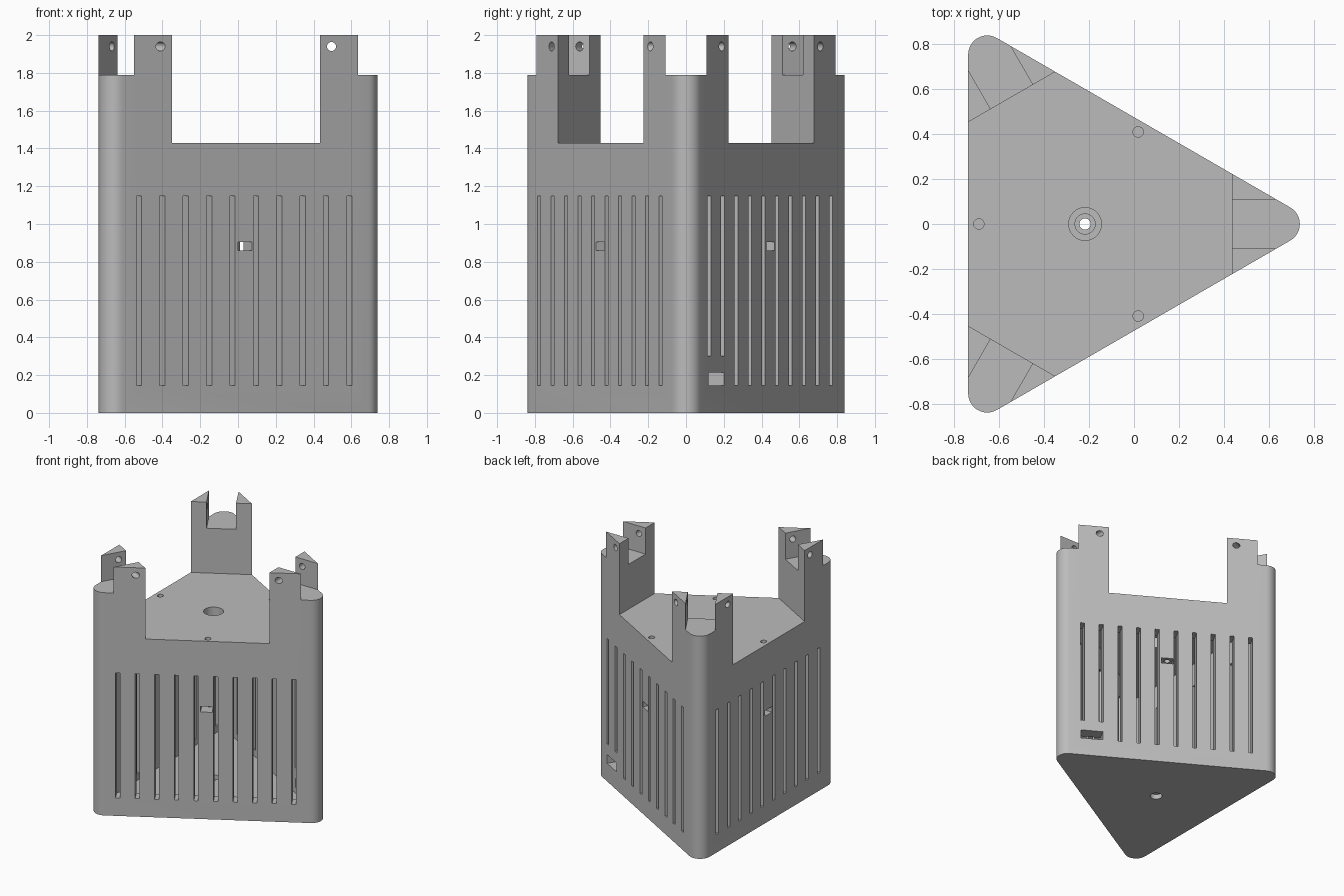
import bpy, bmesh, math
from mathutils import Matrix, Vector

cube = bpy.data.objects.get("Cube")
if cube:
    bpy.data.objects.remove(cube, do_unlink=True)

CX = -0.2175          # triangle centroid
INR = 0.52            # centroid to side wall
ROUND = 0.085         # corner radius
WALL = 0.095
DECK = 1.43
SHOULDER = 1.79
TOP = 2.0
TURN = math.radians(120)
CORNERS = [TURN * k for k in range(3)]                       # directions of the corners
SIDES = [math.radians(-60) + TURN * k for k in range(3)]     # directions of the side walls

grey = bpy.data.materials.new("plain grey")
grey.use_nodes = True
colour = (0.5, 0.5, 0.5, 1)
grey.diffuse_color = colour
grey.node_tree.nodes["Principled BSDF"].inputs["Base Color"].default_value = colour


def frame(angle):
    """Local x points outward along angle, local y runs along the wall."""
    return Matrix.Translation((CX, 0, 0)) @ Matrix.Rotation(angle, 4, 'Z')


def add_prism(bm, points, z0, z1):
    face = bm.faces.new([bm.verts.new((x, y, z0)) for x, y in points])
    face.normal_update()
    if face.normal.z > 0:
        face.normal_flip()
    out = bmesh.ops.extrude_face_region(bm, geom=[face], use_keep_orig=True)
    top = [g for g in out["geom"] if isinstance(g, bmesh.types.BMVert)]
    bmesh.ops.translate(bm, verts=top, vec=(0, 0, z1 - z0))


def add_box(bm, angle, x, y, z):
    size = [b - a for a, b in (x, y, z)]
    mid = Vector([(a + b) / 2 for a, b in (x, y, z)])
    m = frame(angle) @ Matrix.Translation(mid) @ Matrix.Diagonal((*size, 1))
    bmesh.ops.create_cube(bm, size=1, matrix=m)


def add_cylinder(bm, matrix, radius, depth):
    bmesh.ops.create_cone(bm, cap_ends=True, segments=32, radius1=radius,
                          radius2=radius, depth=depth, matrix=matrix)


def add_drill(bm, angle, x, radius, z0, z1):
    m = frame(angle) @ Matrix.Translation((x, 0, (z0 + z1) / 2))
    add_cylinder(bm, m, radius, z1 - z0)


def triangle(inradius, rounding=0.0, steps=12, turn=0.0):
    """Outline of a triangle with optional rounded corners."""
    pts = []
    reach = 2 * (inradius - rounding)
    for a in CORNERS:
        a += turn
        c = Vector((CX + reach * math.cos(a), reach * math.sin(a)))
        if not rounding:
            pts.append(tuple(c))
            continue
        for i in range(steps + 1):
            t = a + TURN * (i / steps - 0.5)
            pts.append((c.x + rounding * math.cos(t), c.y + rounding * math.sin(t)))
    return pts


def make_object(name, bm):
    bmesh.ops.recalc_face_normals(bm, faces=bm.faces[:])
    mesh = bpy.data.meshes.new(name)
    bm.to_mesh(mesh)
    bm.free()
    mesh.materials.append(grey)
    obj = bpy.data.objects.new(name, mesh)
    bpy.context.collection.objects.link(obj)
    return obj


def cut(target, bm, name):
    cutter = make_object(name, bm)
    cutter.hide_render = True
    mod = target.modifiers.new(name, 'BOOLEAN')
    mod.operation = 'DIFFERENCE'
    mod.solver = 'EXACT'
    mod.object = cutter
    bpy.context.view_layer.update()
    deps = bpy.context.evaluated_depsgraph_get()
    mesh = bpy.data.meshes.new_from_object(target.evaluated_get(deps))
    target.modifiers.clear()
    target.data = mesh
    bpy.data.objects.remove(cutter, do_unlink=True)


# Solid rounded triangular block
bm = bmesh.new()
add_prism(bm, triangle(INR, ROUND), 0, TOP)
housing = make_object("triangular_housing", bm)

# Clear the space above the deck, leaving three corner posts
bm = bmesh.new()
add_prism(bm, triangle(0.6525, turn=math.pi), DECK, TOP + 0.1)
cut(housing, bm, "deck_clearance")

# Lower the middle of each post, leaving a pair of ears
bm = bmesh.new()
for a in CORNERS:
    add_box(bm, a, (0.6, 1.1), (-0.108, 0.108), (SHOULDER, TOP + 0.1))
cut(housing, bm, "ear_gaps")

# Inner cavity
bm = bmesh.new()
add_prism(bm, triangle(INR - WALL), WALL, DECK - WALL)
cut(housing, bm, "cavity")

# Vent slots, nut pockets and the cable port
PITCH, SHIFT = 0.143, -0.011
depth = (INR - WALL - 0.02, INR + 0.05)
bm = bmesh.new()
for k, a in enumerate(SIDES):
    for i in range(10):
        s = SHIFT + (i - 4.5) * PITCH
        low = 0.30 if k == 1 and i < 2 else 0.145
        add_box(bm, a, depth, (s - 0.016, s + 0.016), (low, 1.148))
    add_box(bm, a, depth, (-0.05, 0.038), (0.86, 0.905))
add_box(bm, SIDES[1], depth, (-0.665, -0.50), (0.145, 0.215))
cut(housing, bm, "wall_openings")

# Deck hole, screw holes and floor counterbores
bm = bmesh.new()
add_drill(bm, 0, 0, 0.073, DECK - 0.2, DECK + 0.1)
add_drill(bm, 0, 0, 0.045, -0.1, 0.04)
add_drill(bm, 0, 0, 0.045, 0.06, 0.2)
for a in SIDES:
    add_drill(bm, a, 0.4725, 0.023, 0.88, DECK + 0.1)
cut(housing, bm, "upright_holes")

# Narrow bore through the floor
bm = bmesh.new()
add_drill(bm, 0, 0, 0.025, -0.1, 0.3)
cut(housing, bm, "floor_bore")

# Pin holes across each pair of ears
bm = bmesh.new()
for a in CORNERS:
    m = frame(a) @ Matrix.Translation((0.7125, 0, 1.94)) @ Matrix.Rotation(math.pi / 2, 4, 'X')
    add_cylinder(bm, m, 0.024, 0.6)
cut(housing, bm, "ear_pin_holes")

bpy.ops.object.select_all(action='DESELECT')
housing.select_set(True)
bpy.context.view_layer.objects.active = housing
bpy.ops.object.shade_smooth_by_angle(angle=math.radians(30))
